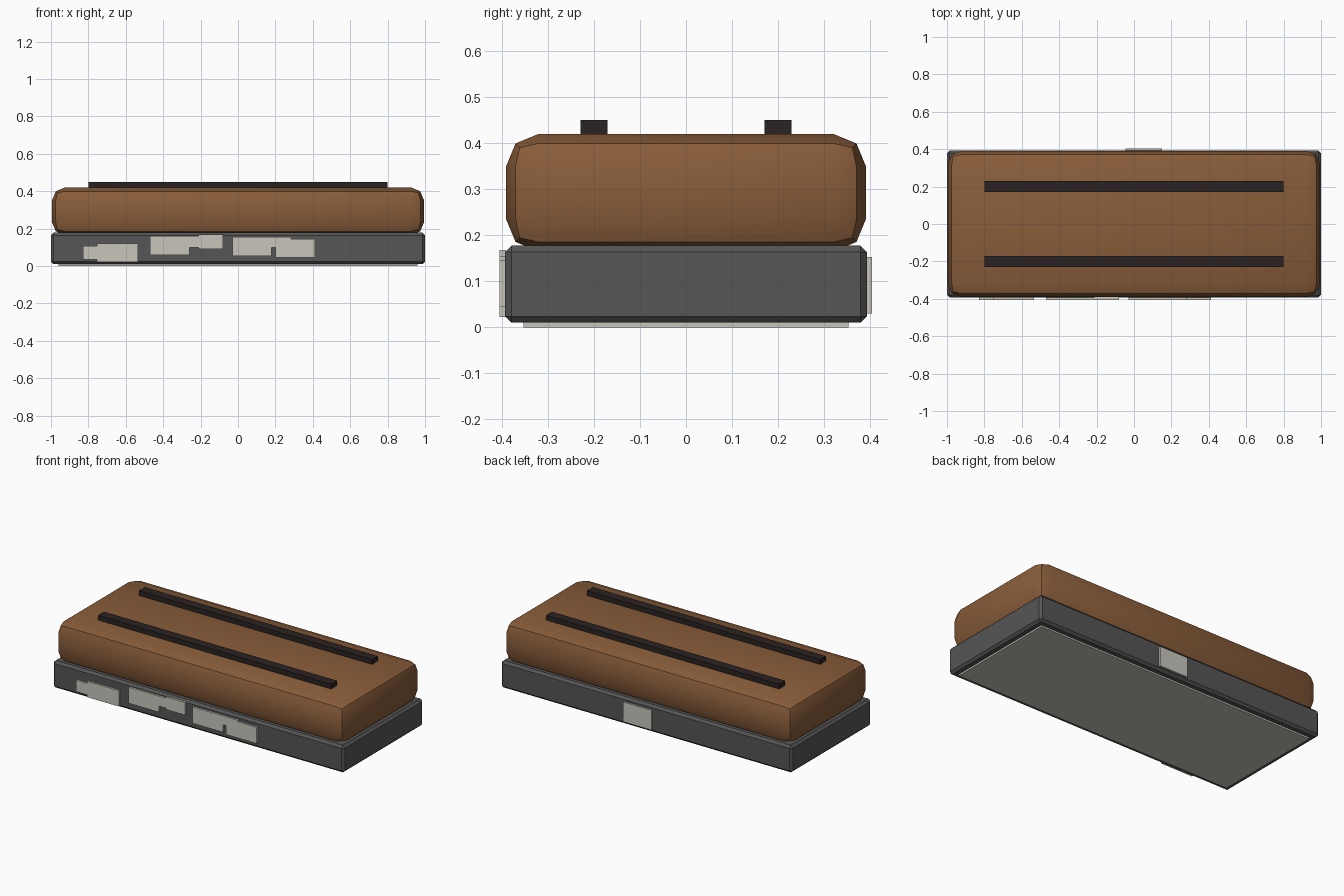
import bpy, bmesh, math
from mathutils import Matrix

if "Cube" in bpy.data.objects:
    bpy.data.objects.remove(bpy.data.objects["Cube"])


def material(name, rgb):
    m = bpy.data.materials.new(name)
    m.diffuse_color = (*rgb, 1)
    m.use_nodes = True
    m.node_tree.nodes["Principled BSDF"].inputs["Base Color"].default_value = m.diffuse_color
    return m


LEATHER = material("brown leather", (0.25, 0.109, 0.042))
GREY = material("dark grey", (0.092, 0.092, 0.092))
PALE = material("pale stone", (0.58, 0.56, 0.50))
DARK = material("dark strap", (0.023, 0.016, 0.016))


def box(name, x, y, z, mat, bevel=0, segments=1):
    """Box from (min, max) ranges, with optional bevelled edges."""
    bm = bmesh.new()
    bmesh.ops.create_cube(bm, size=1)
    size = [r[1] - r[0] for r in (x, y, z)]
    mid = [(r[1] + r[0]) / 2 for r in (x, y, z)]
    bmesh.ops.transform(bm, verts=bm.verts,
                        matrix=Matrix.Translation(mid) @ Matrix.Diagonal((*size, 1)))
    if bevel:
        bmesh.ops.bevel(bm, geom=bm.edges[:], offset=bevel, segments=segments,
                        profile=0.5, affect='EDGES')
    mesh = bpy.data.meshes.new(name)
    bm.to_mesh(mesh)
    bm.free()
    mesh.materials.append(mat)
    ob = bpy.data.objects.new(name, mesh)
    bpy.context.collection.objects.link(ob)
    if bevel:
        bpy.ops.object.select_all(action='DESELECT')
        ob.select_set(True)
        bpy.context.view_layer.objects.active = ob
        bpy.ops.object.shade_smooth_by_angle(angle=math.radians(30))
    return ob


# Base slab and the pale plate under it
box("base", (-1, 1), (-0.393, 0.393), (0.01, 0.178), GREY, 0.014)
box("bottom_plate", (-0.96, 0.96), (-0.353, 0.353), (0, 0.012), PALE)

# Rounded cushion
box("cushion", (-0.995, 0.995), (-0.391, 0.391), (0.165, 0.42), LEATHER, 0.07, 2)

# Two long straps on top
for side, label in ((-1, "front"), (1, "back")):
    box(label + "_strap", (-0.8, 0.8), (side * 0.2 - 0.029, side * 0.2 + 0.029),
        (0.415, 0.45), DARK)

# Stepped pale patches on the front: x range, z range
patches = [
    ((-0.83, -0.755), (0.036, 0.107)),
    ((-0.755, -0.535), (0.022, 0.12)),
    ((-0.47, -0.26), (0.06, 0.16)),
    ((-0.26, -0.21), (0.098, 0.16)),
    ((-0.21, -0.08), (0.09, 0.168)),
    ((-0.03, 0.18), (0.053, 0.155)),
    ((0.18, 0.20), (0.10, 0.155)),
    ((0.20, 0.283), (0.045, 0.155)),
    ((0.283, 0.412), (0.045, 0.145)),
]
for i, (x, z) in enumerate(patches):
    box(f"front_patch_{i + 1}", x, (-0.405, -0.391), z, PALE)

# Single patch on the back
box("back_patch", (-0.045, 0.15), (0.391, 0.404), (0.03, 0.153), PALE)
